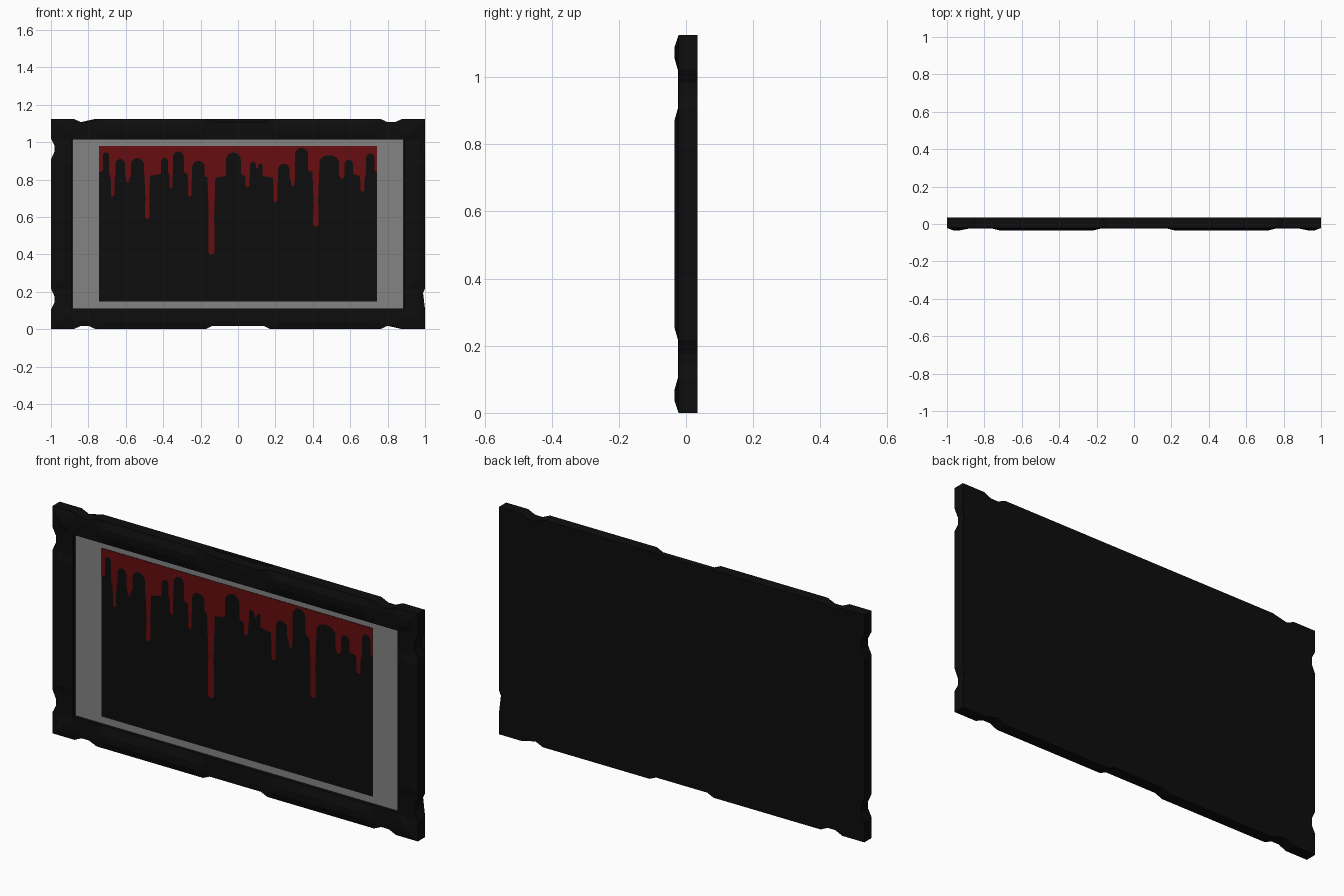
import bpy, bmesh, math

if "Cube" in bpy.data.objects:
    bpy.data.objects.remove(bpy.data.objects["Cube"])

def material(name, rgb):
    m = bpy.data.materials.new(name)
    m.diffuse_color = (*rgb, 1)
    m.use_nodes = True
    m.node_tree.nodes["Principled BSDF"].inputs["Base Color"].default_value = m.diffuse_color
    return m

BLACK = material("black", (0.004, 0.004, 0.004))
GREY = material("mat grey", (0.23, 0.23, 0.23))
RED = material("dark red", (0.135, 0.004, 0.005))

W, H = 1.0, 0.5625          # half width and half height of the frame
BACK = 0.034

def finish(bm, name, mat):
    bmesh.ops.recalc_face_normals(bm, faces=bm.faces)
    me = bpy.data.meshes.new(name)
    bm.to_mesh(me)
    bm.free()
    me.materials.append(mat)
    ob = bpy.data.objects.new(name, me)
    bpy.context.collection.objects.link(ob)
    return ob

# Frame: moulding section lofted round four mitred sides, with worn notches
def section(inset, flat):
    top = -0.024 if flat else -0.034
    return [(inset, BACK), (inset, -0.022), (0.035, top), (0.07, top),
            (0.112, -0.022), (0.112, -0.004)]

# stations: distance from the side's middle, outer inset, flattened front
LONG = [(0.88, 0, 1), (0.84, 0.018, 1), (0.80, 0.018, 1), (0.76, 0, 1),
        (0.72, 0, 0), (0.215, 0, 0), (0.175, 0, 1), (0.14, 0.016, 1)]
SHORT = [(0.458, 0, 1), (0.422, 0.018, 1), (0.385, 0.018, 1),
         (0.345, 0, 1), (0.31, 0, 0)]

bm = bmesh.new()
rings = []
for k in range(4):
    t = [(1, 0), (0, -1), (-1, 0), (0, 1)][k]
    n = [(0, 1), (1, 0), (0, -1), (-1, 0)][k]
    half, out, st = (W, H, LONG) if k % 2 == 0 else (H, W, SHORT)

    def ring(points):
        rings.append([bm.verts.new((t[0] * s + n[0] * (out - d), y,
                                    t[1] * s + n[1] * (out - d) + H))
                      for s, d, y in points])

    ring([(-(half - d), d, y) for d, y in section(0, 0)])      # mitre
    for s, a, f in [(-s, a, f) for s, a, f in st] + st[::-1]:
        ring([(s, d, y) for d, y in section(a, f)])
for i, a in enumerate(rings):
    b = rings[(i + 1) % len(rings)]
    for j in range(len(a) - 1):
        bm.faces.new((a[j], a[j + 1], b[j + 1], b[j]))
bm.faces.new([r[0] for r in rings])                            # back
bmesh.ops.triangulate(bm, faces=[f for f in bm.faces if len(f.verts) > 4])
finish(bm, "frame", BLACK)

# Flat plates: grey mat and dark picture
def plate(name, x, z0, z1, y, depth, mat):
    bm = bmesh.new()
    bmesh.ops.create_cube(bm, size=1)
    for v in bm.verts:
        v.co = (v.co.x * 2 * x, y + (v.co.y + 0.5) * depth,
                z0 + (v.co.z + 0.5) * (z1 - z0))
    return finish(bm, name, mat)

plate("mat_board", 0.885, 0.11, 1.016, -0.005, 0.004, GREY)
plate("picture", 0.743, 0.147, 0.98, -0.007, 0.002, BLACK)

# Red drips: arch left, right, top | shoulder height, drip x, half width, tip
DRIPS = [
    (-.722, -.690, .945, .82, -.670, .012, .71),
    (-.655, -.605, .910, .81, -.590, .010, .785),
    (-.572, -.503, .915, .82, -.485, .015, .59),
    (-.412, -.374, .915, .83, -.358, .010, .755),
    (-.347, -.290, .950, .83, -.257, .012, .71),
    (-.245, -.178, .900, .81, -.142, .021, .40),
    (-.065, .015, .945, .82, .050, .014, .76),
    (.065, .095, .895, .87, .102, .006, .86),
    (.110, .130, .885, .81, .200, .014, .68),
    (.215, .275, .885, .80, .293, .012, .765),
    (.305, .375, .970, .84, .416, .018, .55),
    (.435, .540, .930, .82, .555, .014, .805),
    (.570, .615, .905, .82, .665, .014, .735),
    (.685, .730, .940, .84, None, 0, 0),
]
pts = [(-.743, .98), (-.743, .84)]
side = 0.84
for x0, x1, top, shoulder, dx, hw, tip in DRIPS:
    r = (x1 - x0) / 2
    h = min(r, 0.04)
    pts.append((x0, side + 0.01))
    for i in range(9):
        a = math.pi * (1 - i / 8)
        pts.append((x0 + r + r * math.cos(a), top - h + h * math.sin(a)))
    pts.append((x1, shoulder + 0.01))
    if dx is not None:
        e = min(0.012, (shoulder - tip) / 3)
        pts += [(dx - hw, shoulder), (dx - hw * .7, (shoulder + tip) / 2),
                (dx - hw * .8, tip + e), (dx - hw * .4, tip), (dx + hw * .4, tip),
                (dx + hw * .8, tip + e), (dx + hw * .7, (shoulder + tip) / 2),
                (dx + hw, shoulder)]
    side = shoulder
pts += [(.743, .84), (.743, .98)]

bm = bmesh.new()
face = bm.faces.new([bm.verts.new((x, -0.0085, z)) for x, z in pts])
face.normal_update()
if face.normal.y > 0:
    face.normal_flip()
bmesh.ops.triangulate(bm, faces=[face])
me = bpy.data.meshes.new("red_drips")
bm.to_mesh(me)
bm.free()
me.materials.append(RED)
bpy.context.collection.objects.link(bpy.data.objects.new("red_drips", me))
